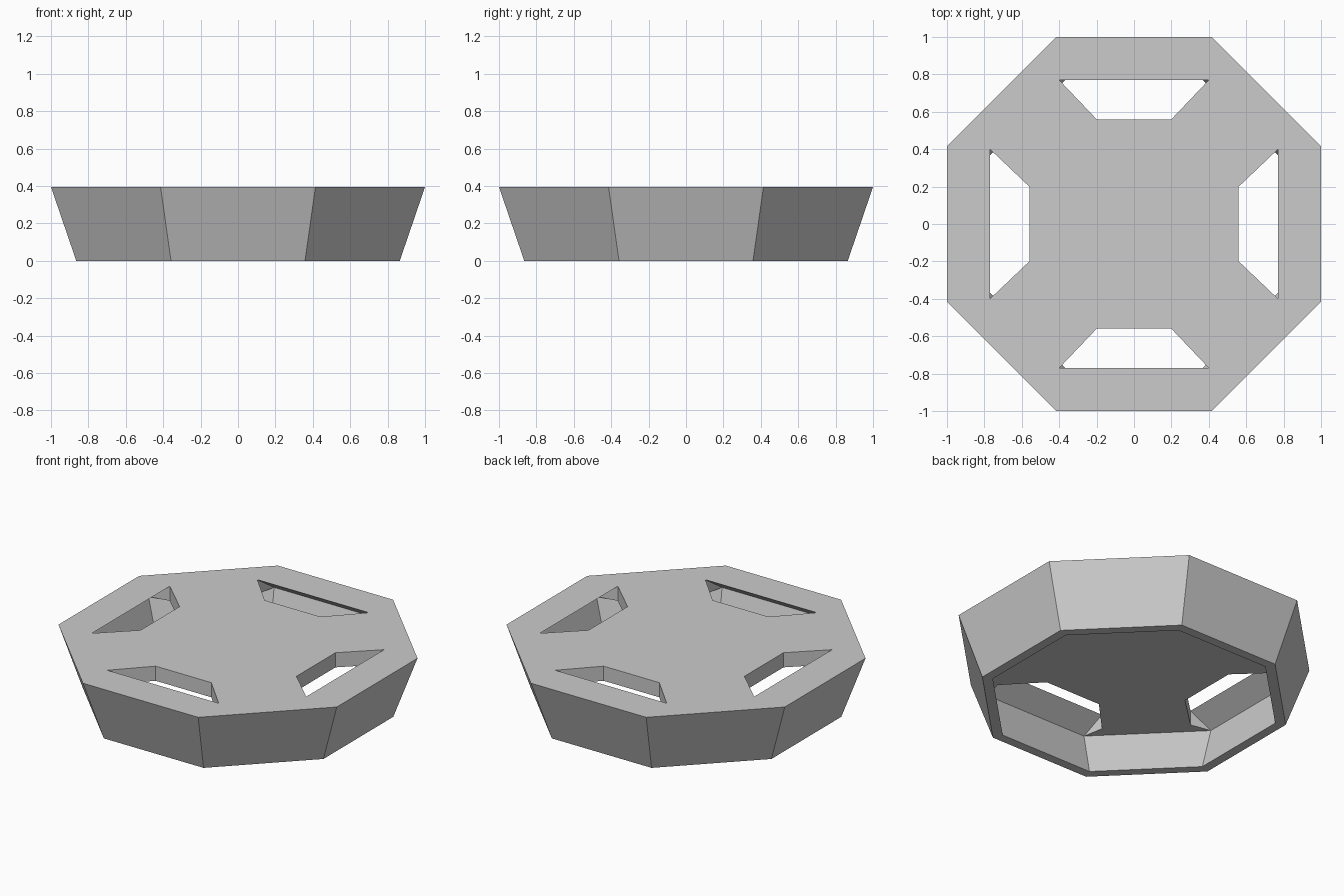
import bpy
import bmesh
import math
from mathutils import Matrix, Vector

cube = bpy.data.objects.get("Cube")
if cube:
    bpy.data.objects.remove(cube)

HEIGHT, UNDERSIDE = 0.395, 0.3
SIDE = math.tan(math.pi / 8)      # half side of an octagon of apothem 1

bm = bmesh.new()


def ring(half, dist, z):
    """Point pairs (left, right) on each of the four axis sides."""
    pairs = []
    for k in range(4):
        turn = Matrix.Rotation(-k * math.pi / 2, 3, 'Z')
        pairs.append([bm.verts.new(turn @ Vector((s * half, dist, z)))
                      for s in (-1, 1)])
    return pairs


def octagon(apothem, z):
    return ring(apothem * SIDE, apothem, z)


def loop(pairs):
    return [v for pair in pairs for v in pair]


def wall(a, b):
    a, b = loop(a), loop(b)
    for i in range(8):
        j = (i + 1) % 8
        bm.faces.new((a[i], a[j], b[j], b[i]))


# Flared shell: outer wall, bottom rim, inner wall
outer_top = octagon(1, HEIGHT)
outer_foot = octagon(0.865, 0)
inner_foot = octagon(0.805, 0)
inner_top = octagon(0.905, UNDERSIDE)
wall(outer_top, outer_foot)
wall(outer_foot, inner_foot)
wall(inner_foot, inner_top)

# Corners of the four trapezoid slots, above and below the plate
slot_in_top, slot_in_low = ring(0.2, 0.56, HEIGHT), ring(0.2, 0.56, UNDERSIDE)
slot_out_top, slot_out_low = ring(0.4, 0.77, HEIGHT), ring(0.4, 0.77, UNDERSIDE)

# Plate: centre and diagonal panels on both faces
for edge, out, inn in ((outer_top, slot_out_top, slot_in_top),
                       (inner_top, slot_out_low, slot_in_low)):
    bm.faces.new(loop(inn))
    for k in range(4):
        n = (k + 1) % 4
        bm.faces.new((edge[k][1], edge[n][0], out[n][0],
                      inn[n][0], inn[k][1], out[k][1]))

# Slots: outer border, sloped outer side, straight inner and end sides
for k in range(4):
    (tl, tr), (il, ir) = slot_out_top[k], inner_top[k]
    bm.faces.new((*outer_top[k], tr, tl))
    bm.faces.new((tl, tr, ir, il))
    bm.faces.new((*slot_in_top[k], *reversed(slot_in_low[k])))
    for s in (0, 1):
        bm.faces.new((slot_in_top[k][s], slot_out_top[k][s],
                      slot_out_low[k][s], slot_in_low[k][s]))
        bm.faces.new((slot_out_top[k][s], slot_out_low[k][s], inner_top[k][s]))

bmesh.ops.recalc_face_normals(bm, faces=bm.faces[:])

# Single grey material
grey = bpy.data.materials.new("light_grey")
grey.use_nodes = True
colour = (0.6, 0.6, 0.6, 1)
grey.diffuse_color = colour
grey.node_tree.nodes["Principled BSDF"].inputs["Base Color"].default_value = colour

mesh = bpy.data.meshes.new("slotted_cover")
bm.to_mesh(mesh)
bm.free()
mesh.materials.append(grey)
cover = bpy.data.objects.new("slotted_cover", mesh)
bpy.context.collection.objects.link(cover)
